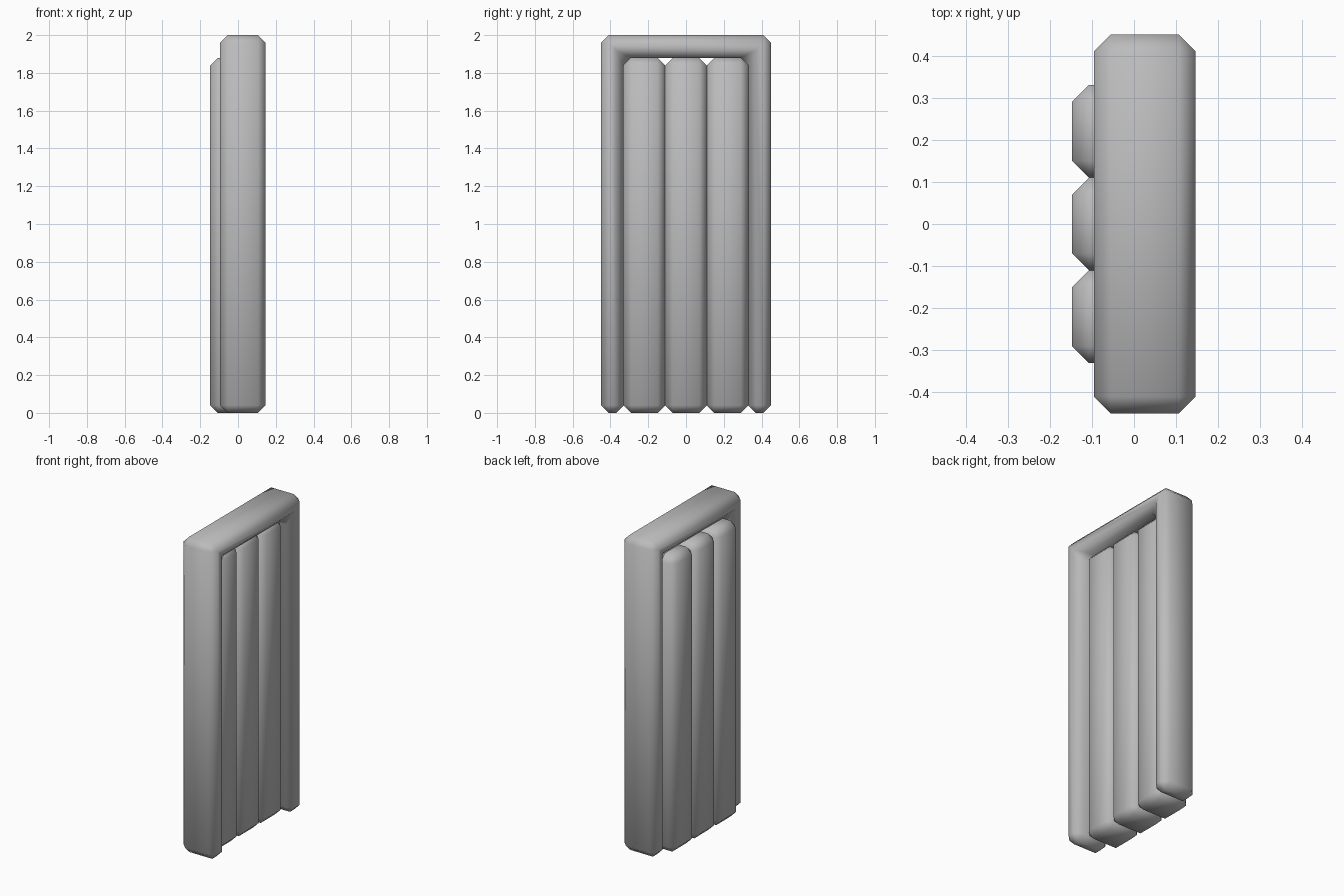
import bpy
import bmesh

if "Cube" in bpy.data.objects:
    bpy.data.objects.remove(bpy.data.objects["Cube"], do_unlink=True)

BEVEL = 0.04
grey = bpy.data.materials.new("plain grey")
grey.use_nodes = True
colour = (0.5, 0.5, 0.5, 1)
grey.diffuse_color = colour
grey.node_tree.nodes["Principled BSDF"].inputs["Base Color"].default_value = colour


def bevelled_prism(name, outline, x_min, x_max):
    """Extrude a (y, z) outline along x and chamfer every edge."""
    bm = bmesh.new()
    face = bm.faces.new([bm.verts.new((x_min, y, z)) for y, z in outline])
    extruded = bmesh.ops.extrude_face_region(bm, geom=[face])["geom"]
    verts = [g for g in extruded if isinstance(g, bmesh.types.BMVert)]
    bmesh.ops.translate(bm, verts=verts, vec=(x_max - x_min, 0, 0))
    bmesh.ops.recalc_face_normals(bm, faces=bm.faces)
    mesh = bpy.data.meshes.new(name)
    bm.to_mesh(mesh)
    bm.free()
    mesh.materials.append(grey)
    mesh.shade_smooth()
    obj = bpy.data.objects.new(name, mesh)
    bpy.context.collection.objects.link(obj)
    bevel = obj.modifiers.new("chamfer", "BEVEL")
    bevel.width = BEVEL
    bevel.segments = 1
    bevel.use_clamp_overlap = False
    return obj


# Door frame: two posts joined by a lintel
outer, inner, top, lintel = 0.45, 0.33, 2.0, 1.88
right_half = [(inner, lintel), (inner, 0), (outer, 0), (outer, top)]
left_half = [(-y, z) for y, z in reversed(right_half)]
bevelled_prism("door_frame", right_half + left_half, -0.095, 0.146)

# Three upright planks, set towards one side of the frame
width = 2 * inner / 3
for i, side in enumerate(("right", "middle", "left")):
    y0 = -inner + i * width
    y1 = y0 + width
    bevelled_prism(f"{side}_plank", [(y0, 0), (y1, 0), (y1, lintel), (y0, lintel)],
                   -0.147, 0.095)
